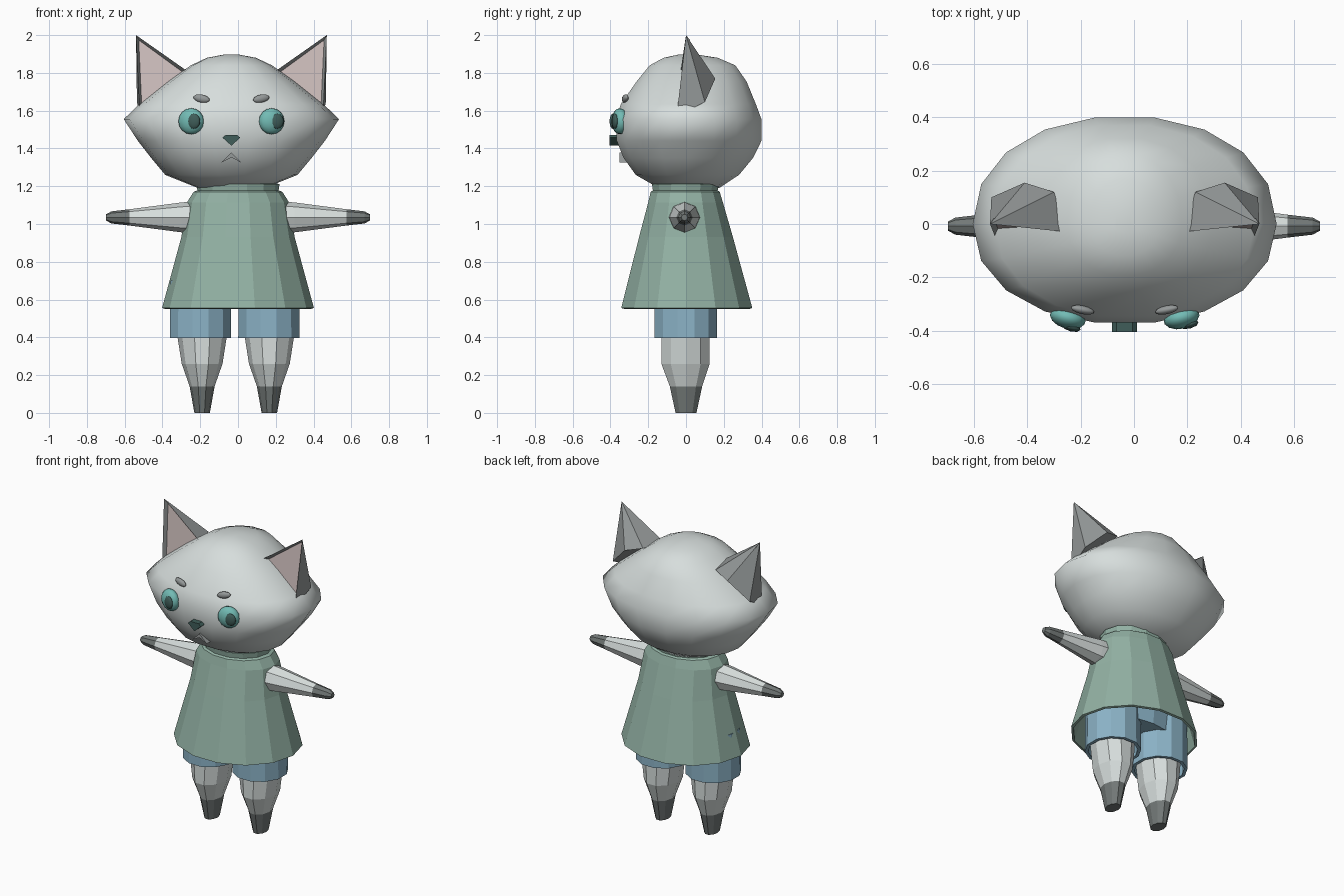
import bpy, bmesh, math
from mathutils import Matrix, Vector

if "Cube" in bpy.data.objects:
    bpy.data.objects.remove(bpy.data.objects["Cube"])


def mat(name, *rgb):
    m = bpy.data.materials.new(name)
    m.diffuse_color = (*rgb, 1)
    m.use_nodes = True
    m.node_tree.nodes["Principled BSDF"].inputs["Base Color"].default_value = m.diffuse_color
    return m


FUR = mat("fur", .68, .73, .72)
DARK = mat("dark_fur", .17, .19, .185)
EAR = mat("ear_grey", .30, .32, .32)
PINK = mat("ear_pink", .62, .52, .51)
TEAL = mat("eye_teal", .17, .50, .46)
BLACK = mat("pupil_dark", .05, .11, .10)
SHIRT = mat("shirt_green", .29, .44, .37)
SHORTS = mat("shorts_blue", .26, .45, .57)
HX = -0.035  # head centre line


def finish(bm, name, mats, matrix=None, smooth=False):
    bmesh.ops.recalc_face_normals(bm, faces=bm.faces)
    me = bpy.data.meshes.new(name)
    bm.to_mesh(me)
    bm.free()
    for m in mats:
        me.materials.append(m)
    for p in me.polygons:
        p.use_smooth = smooth
    ob = bpy.data.objects.new(name, me)
    bpy.context.collection.objects.link(ob)
    if matrix:
        ob.matrix_world = matrix
    return ob


def loft(name, rings, n, m, matrix=None, smooth=False, caps=True, power=1.0, phase=0.0):
    """Rings are (z, half width, front depth, back depth)."""
    bm = bmesh.new()
    loops = []
    for z, w, f, b in rings:
        loop = []
        for i in range(n):
            a = 2 * math.pi * (i + phase) / n
            c, s = math.cos(a), math.sin(a)
            x = w * math.copysign(abs(c) ** power, c)
            y = (b if s > 0 else f) * math.copysign(abs(s) ** power, s)
            loop.append(bm.verts.new((x, y, z)))
        loops.append(loop)
    for lo, hi in zip(loops, loops[1:]):
        for i in range(n):
            j = (i + 1) % n
            bm.faces.new((lo[i], lo[j], hi[j], hi[i]))
    if caps:
        bm.faces.new(loops[0])
        bm.faces.new(loops[-1])
    return finish(bm, name, [m], matrix, smooth)


def ball(name, loc, size, m, rot=(0, 0, 0), seg=14):
    bm = bmesh.new()
    bmesh.ops.create_uvsphere(bm, u_segments=seg, v_segments=8, radius=1)
    mx = Matrix.Translation(loc)
    for ang, ax in zip(rot, "XYZ"):
        mx = mx @ Matrix.Rotation(ang, 4, ax)
    return finish(bm, name, [m], mx @ Matrix.Diagonal((*size, 1)), True)


def prism(name, pts, y0, y1, m):
    bm = bmesh.new()
    f = bm.faces.new([bm.verts.new((HX + x, y0, z)) for x, z in pts])
    ext = bmesh.ops.extrude_face_region(bm, geom=[f])["geom"]
    bmesh.ops.translate(bm, vec=(0, y1 - y0, 0),
                        verts=[v for v in ext if isinstance(v, bmesh.types.BMVert)])
    return finish(bm, name, [m])


def solidify(ob, t):
    mod = ob.modifiers.new("thickness", "SOLIDIFY")
    mod.thickness = t
    mod.offset = -1


# Head with pointed cheeks
loft("head", [(1.183, .06, .05, .06), (1.192, .18, .15, .18), (1.26, .35, .27, .285),
              (1.35, .425, .335, .36), (1.44, .495, .372, .405), (1.555, .57, .375, .405),
              (1.635, .487, .35, .375), (1.755, .335, .265, .325), (1.84, .215, .195, .265),
              (1.88, .13, .12, .17), (1.897, .04, .04, .06)],
     18, FUR, Matrix.Translation((HX, 0, 0)), True, power=.93)

# Ears with a recessed pink front
for s, side in ((-1, "left"), (1, "right")):
    bm = bmesh.new()
    pts = [(.505, 0, 2.0), (.485, -.05, 1.57), (.22, -.03, 1.80),
           (.265, .12, 1.80), (.375, .155, 1.77), (.50, .10, 1.645)]
    v = [bm.verts.new((HX + s * x, y, z)) for x, y, z in pts]
    front = bm.faces.new((v[0], v[1], v[2]))
    for q in ((0, 2, 3), (0, 3, 4), (0, 4, 5), (0, 5, 1), (1, 5, 4, 3, 2)):
        bm.faces.new([v[k] for k in q])
    bmesh.ops.recalc_face_normals(bm, faces=bm.faces)
    bmesh.ops.inset_region(bm, faces=[front], thickness=.03, depth=0)
    bmesh.ops.translate(bm, verts=list(front.verts), vec=(0, .025, 0))
    front.material_index = 1
    finish(bm, side + "_ear", [EAR, PINK])

    # Eyes, pupils and brows
    turn = s * .25
    eye = Vector((HX + s * .213, -.35, 1.544))
    ball(side + "_eye", eye, (.069, .043, .069), TEAL, (0, 0, turn))
    off = Matrix.Rotation(turn, 3, "Z") @ Vector((.022, -.033, 0))
    ball(side + "_pupil", eye + off, (.036, .016, .04), BLACK, (0, 0, turn), 8)
    ball(side + "_brow", (HX + s * .158, -.322, 1.664), (.045, .016, .021), EAR,
         (0, -s * .2, s * .2))

# Nose and mouth
prism("nose", [(-.047, 1.457), (-.03, 1.472), (.03, 1.472), (.047, 1.457), (0, 1.415)],
      -.35, -.405, BLACK)
prism("mouth", [(-.053, 1.325), (0, 1.352), (.053, 1.325), (0, 1.378)], -.30, -.352, EAR)

# Flared shirt with collar
shirt = loft("shirt", [(.555, .402, .352, .36), (.93, .30, .255, .255), (1.115, .27, .205, .20),
                       (1.17, .235, .192, .183), (1.178, .215, .18, .172),
                       (1.212, .22, .185, .178)], 14, SHIRT, caps=False)
solidify(shirt, .015)

for s, side in ((-1, "left"), (1, "right")):
    # Shorts
    leg_x = -.012 + s * .178
    tube = loft(side + "_shorts_leg", [(.397, .168, .173, .17), (.70, .165, .17, .168)], 12,
                SHORTS, Matrix.Translation((-.0175 + s * .181, 0, 0)), caps=False, phase=.5)
    solidify(tube, .02)

    # Legs and dark feet
    place = Matrix.Translation((leg_x, 0, 0))
    ankle = (.14, .066, .09, .09)
    loft(side + "_leg", [ankle, (.26, .108, .137, .132), (.40, .13, .137, .132),
                         (.68, .14, .14, .14)], 10, FUR, place)
    loft(side + "_foot", [(0, .041, .058, .058), ankle], 10, DARK, place)

    # Arms and dark paws
    place = Matrix.Translation((0, -.008, 1.035)) @ Matrix.Rotation(s * math.pi / 2, 4, "Y")
    wrist = (.575, .043, .043, .043)
    loft(side + "_arm", [(.18, .088, .088, .088), (.30, .079, .079, .079), wrist], 8, FUR, place)
    loft(side + "_paw", [wrist, (.67, .032, .032, .032), (.698, .017, .017, .017)], 8, DARK, place)

# Hips hidden under the shirt
loft("hips", [(.58, .32, .16, .16), (.72, .30, .17, .17)], 12, SHORTS,
     Matrix.Translation((-.0175, 0, 0)))
